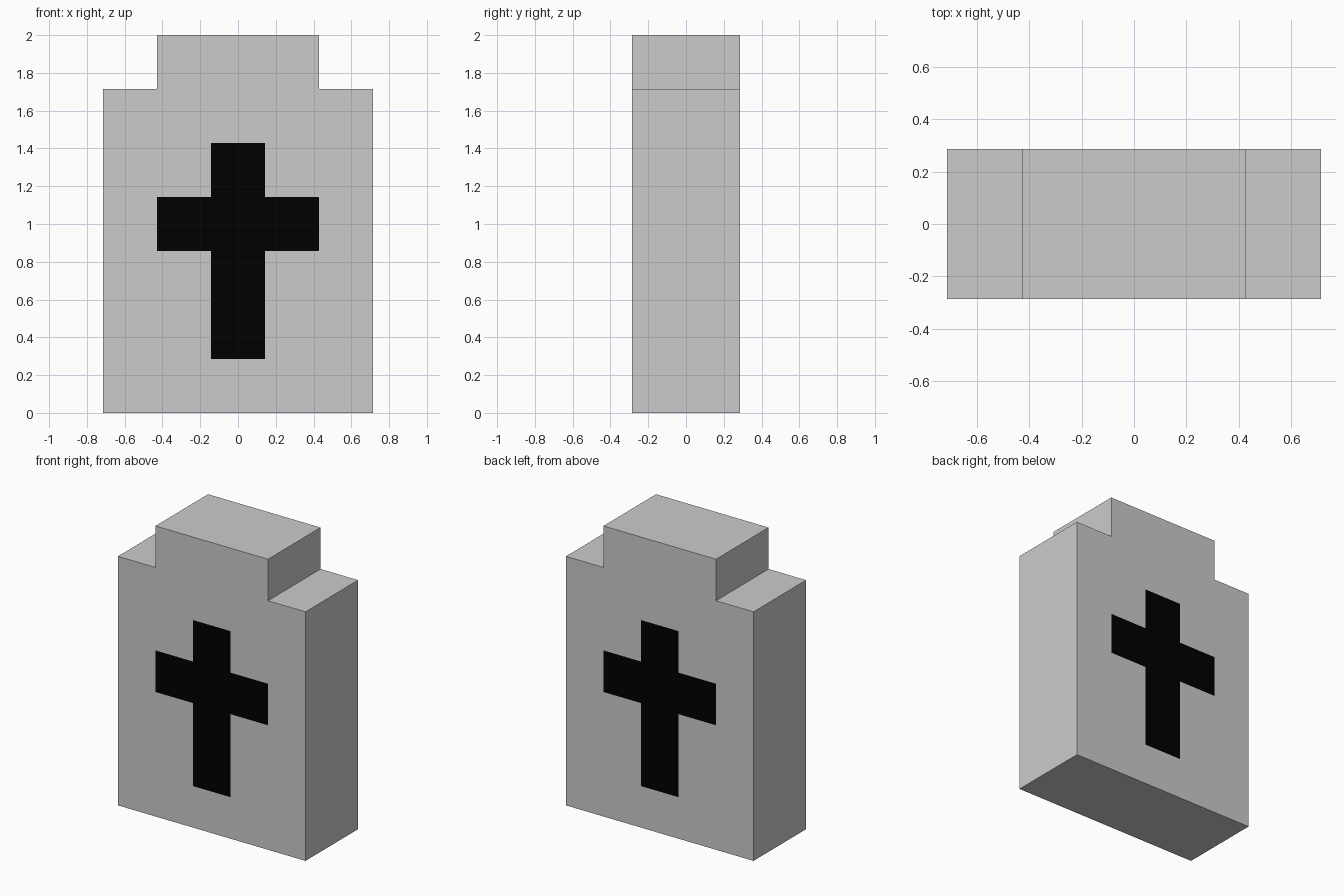
import bpy, bmesh
from mathutils import Vector

if "Cube" in bpy.data.objects:
    bpy.data.objects.remove(bpy.data.objects["Cube"])

U = 2 / 7          # block unit: the stone is 5 wide, 2 deep, 7 high
ROWS = [           # front layout, top to bottom: # stone, + inlaid cross
    " ### ",
    "#####",
    "##+##",
    "#+++#",
    "##+##",
    "##+##",
    "#####",
]


def build(name, keep):
    """Extrude the layout into a slab, keeping only the faces of one part."""
    bm = bmesh.new()
    for r, row in enumerate(ROWS):
        for c, ch in enumerate(row):
            if ch == " ":
                continue
            x, z = (c - 2.5) * U, (6 - r) * U
            corners = [(x, z), (x + U, z), (x + U, z + U), (x, z + U)]
            f = bm.faces.new([bm.verts.new((px, -U, pz)) for px, pz in corners])
            f.material_index = int(ch == "+")
    bmesh.ops.remove_doubles(bm, verts=bm.verts[:], dist=1e-4)
    ext = bmesh.ops.extrude_face_region(bm, geom=bm.faces[:], use_keep_orig=True)
    moved = [g for g in ext["geom"] if isinstance(g, bmesh.types.BMVert)]
    bmesh.ops.translate(bm, verts=moved, vec=Vector((0, 2 * U, 0)))
    bmesh.ops.recalc_face_normals(bm, faces=bm.faces[:])
    drop = [f for f in bm.faces if f.material_index != keep]
    bmesh.ops.delete(bm, geom=drop, context="FACES")
    for f in bm.faces:
        f.material_index = 0
    mesh = bpy.data.meshes.new(name)
    bm.to_mesh(mesh)
    bm.free()
    obj = bpy.data.objects.new(name, mesh)
    bpy.context.collection.objects.link(obj)
    return obj


# Stepped stone slab
build("headstone", 0)

# Flush black cross on front and back
cross = build("cross_inlay", 1)
black = bpy.data.materials.new("black")
black.diffuse_color = (0.0, 0.0, 0.0, 1)
black.use_nodes = True
black.node_tree.nodes["Principled BSDF"].inputs["Base Color"].default_value = black.diffuse_color
cross.data.materials.append(black)
